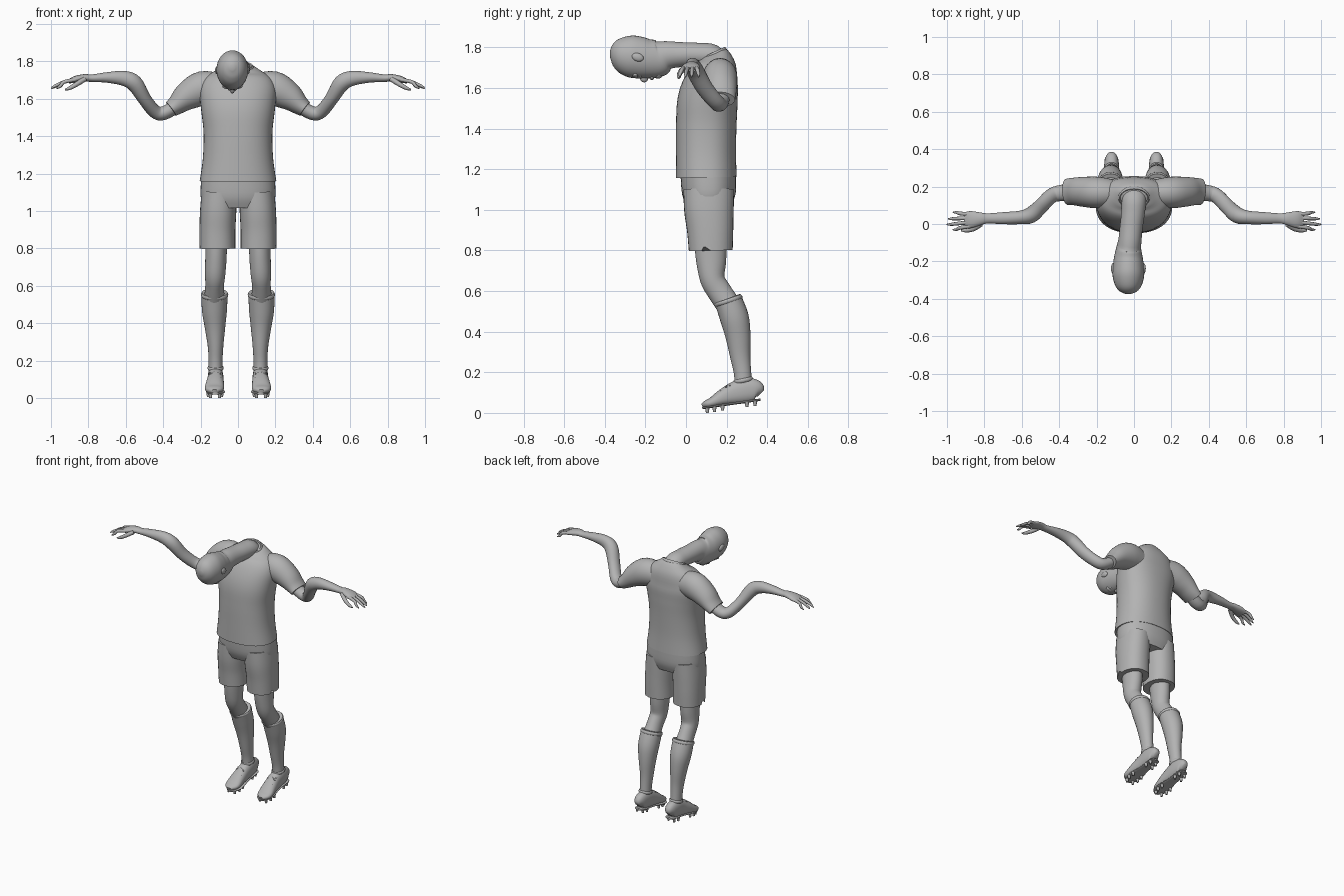
import bpy
import bmesh
from math import cos, sin, pi, copysign, radians
from mathutils import Vector, Matrix

default_cube = bpy.data.objects.get("Cube")
if default_cube:
    bpy.data.objects.remove(default_cube, do_unlink=True)

X_AXIS, Y_AXIS = Vector((1, 0, 0)), Vector((0, 1, 0))

grey = bpy.data.materials.new("plain grey")
grey.use_nodes = True
grey_value = (0.45, 0.45, 0.45, 1)
grey.diffuse_color = grey_value
grey.node_tree.nodes["Principled BSDF"].inputs["Base Color"].default_value = grey_value


def finish(name, bm, angle=50):
    """Turn a bmesh into a smooth shaded, coloured object."""
    bmesh.ops.recalc_face_normals(bm, faces=bm.faces[:])
    mesh = bpy.data.meshes.new(name)
    bm.to_mesh(mesh)
    bm.free()
    mesh.materials.append(grey)
    obj = bpy.data.objects.new(name, mesh)
    bpy.context.collection.objects.link(obj)
    bpy.ops.object.select_all(action="DESELECT")
    obj.select_set(True)
    bpy.context.view_layer.objects.active = obj
    bpy.ops.object.shade_smooth_by_angle(angle=radians(angle))
    return obj


def smooth_rings(rings, steps):
    """Interpolate rings of (x, y, z, radius, radius) with a spline."""
    result = []
    last = len(rings) - 1
    for i in range(last):
        a, b, c, d = (rings[max(0, min(last, i + k))] for k in (-1, 0, 1, 2))
        for s in range(steps):
            t = s / steps
            result.append([
                q + t * ((r - p) + t * ((2 * p - 5 * q + 4 * r - u)
                                        + t * (3 * q - p - 3 * r + u))) / 2
                for p, q, r, u in zip(a, b, c, d)])
    result.append(list(rings[last]))
    return result


def loft(name, rings, side=X_AXIS, mirror=1, segments=32, steps=4, power=1.0, edit=None):
    """Skin elliptical sections along a path; 'side' is the first radius direction."""
    rings = smooth_rings(rings, steps)
    centres = [Vector((mirror * r[0], r[1], r[2])) for r in rings]
    bm = bmesh.new()
    loops = []
    for i, ring in enumerate(rings):
        tangent = (centres[min(i + 1, len(rings) - 1)] - centres[max(i - 1, 0)]).normalized()
        across = (side - tangent * side.dot(tangent)).normalized()
        up = tangent.cross(across)
        loop = []
        for k in range(segments):
            angle = 2 * pi * k / segments
            c, s = (copysign(abs(f) ** power, f) for f in (cos(angle), sin(angle)))
            loop.append(bm.verts.new(centres[i] + across * c * ring[3] + up * s * ring[4]))
        loops.append(loop)
    for low, high in zip(loops, loops[1:]):
        for k in range(segments):
            n = (k + 1) % segments
            bm.faces.new((low[k], low[n], high[n], high[k]))
    if edit:
        edit(loops)
    bm.faces.new(loops[0])
    bm.faces.new(loops[-1])
    return finish(name, bm)


def ball(name, centre, size, tilt=0):
    bm = bmesh.new()
    place = Matrix.Translation(centre) @ Matrix.Rotation(tilt, 4, "X") @ Matrix.Diagonal((*size, 1))
    bmesh.ops.create_uvsphere(bm, u_segments=20, v_segments=12, radius=1, matrix=place)
    return finish(name, bm)


def band(name, centre, rx, ry, thick, tilt):
    """Elliptical trim ring, tilted about x so that its back is higher."""
    bm = bmesh.new()
    turn = Matrix.Translation(centre) @ Matrix.Rotation(radians(tilt), 4, "X")
    rows = []
    for i in range(32):
        a = 2 * pi * i / 32
        rows.append([bm.verts.new(turn @ Vector((
            cos(a) * (rx + thick * cos(b)), sin(a) * (ry + thick * cos(b)), 2 * thick * sin(b))))
            for b in (k * pi / 4 for k in range(8))])
    for i in range(32):
        r, q = rows[i], rows[(i + 1) % 32]
        for k in range(8):
            n = (k + 1) % 8
            bm.faces.new((r[k], q[k], q[n], r[n]))
    return finish(name, bm)


# Head bowed forward on a long neck, crown facing the front
loft("head_and_neck", [
    (0, .17, 1.71, .07, .05), (0, .13, 1.757, .066, .058), (-.005, .06, 1.765, .063, .058),
    (-.015, -.02, 1.765, .061, .061), (-.022, -.09, 1.762, .062, .07),
    (-.028, -.13, 1.748, .067, .09), (-.03, -.18, 1.744, .077, .096),
    (-.03, -.23, 1.75, .083, .103), (-.03, -.28, 1.758, .084, .102),
    (-.03, -.33, 1.765, .07, .082), (-.03, -.36, 1.767, .046, .053),
    (-.03, -.375, 1.767, .012, .014)])
ball("nose", (-.03, -.207, 1.65), (.014, .02, .022), .4)
ball("lips", (-.03, -.168, 1.652), (.024, .012, .012))
ball("chin", (-.03, -.137, 1.668), (.032, .022, .022))
ball("brow", (-.03, -.25, 1.667), (.055, .02, .018))
for label, s in (("left", 1), ("right", -1)):
    ball(label + "_eye", (-.03 + s * .03, -.226, 1.664), (.013, .009, .01))
    ball(label + "_ear", (-.03 + s * .082, -.238, 1.752), (.011, .03, .02), -.3)

# Shirt body and collar
loft("shirt_body", [
    (0, .1, 1.16, .205, .15), (0, .098, 1.28, .188, .148), (0, .1, 1.42, .184, .149),
    (0, .107, 1.54, .197, .148), (0, .13, 1.64, .205, .131), (0, .152, 1.71, .175, .1),
    (0, .155, 1.757, .112, .07), (0, .15, 1.78, .07, .045)], segments=48, power=.88)
band("shirt_collar", (0, .142, 1.765), .078, .058, .007, 25)

# Hips of the shorts
loft("shorts_hips", [
    (0, .11, 1.175, .197, .137), (0, .113, 1.08, .2, .132), (0, .115, 1.02, .185, .11)],
    segments=48, power=.88)


def cut_side_slit(loops):
    """Lift one outer hem point into a small notch."""
    outer = max(loops[-1], key=lambda v: abs(v.co.x) - 2 * abs(v.co.y - .09))
    outer.co.z += .04


def sole_height(y):
    return .02 + (y - .08) / 7


for label, m in (("left", 1), ("right", -1)):
    # Sleeve and arm
    loft(label + "_sleeve", [
        (.1, .165, 1.655, .07, .08), (.19, .168, 1.655, .084, .092), (.27, .172, 1.615, .08, .077),
        (.325, .174, 1.57, .073, .055), (.358, .172, 1.545, .07, .044)], Y_AXIS, m)
    loft(label + "_arm", [
        (.31, .17, 1.572, .05, .036), (.395, .165, 1.524, .043, .037), (.445, .148, 1.532, .04, .036),
        (.5, .092, 1.6, .042, .036), (.553, .047, 1.682, .043, .044), (.61, .035, 1.709, .036, .04),
        (.7, .031, 1.714, .032, .028), (.78, .03, 1.71, .027, .02), (.82, .028, 1.712, .034, .02),
        (.87, .024, 1.704, .045, .018), (.905, .022, 1.692, .041, .011)], Y_AXIS, m, 24)

    # Fingers and thumb
    for finger, base, tip, reach in (("index", -.011, -.03, .97), ("middle", .01, -.002, 1),
                                     ("ring", .032, .028, .993), ("little", .051, .062, .968)):
        middle = (base + tip) / 2
        loft(label + "_" + finger + "_finger", [
            (.87, base, 1.702, .011, .011), (.93, middle, 1.69, .01, .01),
            (reach - .02, tip, 1.668, .008, .008), (reach, tip, 1.655, .003, .003)],
            Y_AXIS, m, 10, 3)
    loft(label + "_thumb", [
        (.82, .0, 1.705, .016, .014), (.86, -.027, 1.68, .013, .013),
        (.9, -.035, 1.657, .01, .01), (.925, -.035, 1.649, .004, .004)], Y_AXIS, m, 12, 3)

    # Shorts leg, bare leg and sock
    loft(label + "_shorts_leg", [
        (.1, .112, 1.1, .094, .125), (.106, .113, 1, .097, .122), (.11, .119, .9, .096, .114),
        (.11, .122, .8, .096, .108)], mirror=m, power=.9, edit=cut_side_slit)
    loft(label + "_leg", [
        (.116, .12, .85, .058, .08), (.118, .124, .75, .057, .074), (.122, .13, .66, .054, .061),
        (.125, .163, .6, .05, .06), (.126, .21, .53, .055, .06)], mirror=m)
    loft(label + "_sock", [
        (.125, .205, .563, .069, .067), (.126, .238, .47, .067, .071), (.123, .256, .38, .055, .062),
        (.12, .267, .28, .042, .05), (.12, .278, .2, .037, .043), (.12, .285, .12, .037, .043)],
        mirror=m)
    band(label + "_sock_cuff", (m * .125, .208, .552), .068, .068, .005, 18)

    # Boot, ankle trim and sole
    loft(label + "_boot", [
        (.12, .368, .095, .016, .02), (.12, .35, .108, .034, .05), (.12, .3, .111, .041, .062),
        (.12, .24, .097, .043, .056), (.123, .18, .075, .048, .041), (.126, .13, .052, .051, .026),
        (.126, .1, .043, .042, .019), (.125, .08, .036, .018, .01)], mirror=m, power=.85)
    band(label + "_boot_opening", (m * .12, .282, .16), .038, .044, .005, 12)
    loft(label + "_sole", [
        (.12, y, sole_height(y) + .004, half, .006)
        for y, half in ((.367, .018), (.345, .037), (.25, .037), (.16, .051), (.11, .046), (.08, .018))],
        mirror=m, power=.8)

    # Studs
    bm = bmesh.new()
    for y, spread in ((.105, .024), (.14, .036), (.18, .035), (.3, .026), (.34, .022)):
        for s in (1, -1):
            spot = Vector((m * .123 + s * spread, y, sole_height(y) - .01))
            bmesh.ops.create_cone(bm, cap_ends=True, segments=12, radius1=.007, radius2=.011,
                                  depth=.026, matrix=Matrix.Translation(spot))
    finish(label + "_studs", bm)

    # Laces crossing the instep
    for i in range(3):
        y, z = .155 + i * .026, .092 + i * .02
        for s in (1, -1):
            loft("%s_lace_%d_%s" % (label, i + 1, "a" if s > 0 else "b"), [
                (.122 - s * .03, y - .01, z - .006, .004, .004), (.122, y, z + .006, .004, .004),
                (.122 + s * .03, y + .01, z + .002, .004, .004)], Y_AXIS, m, 8, 3)
